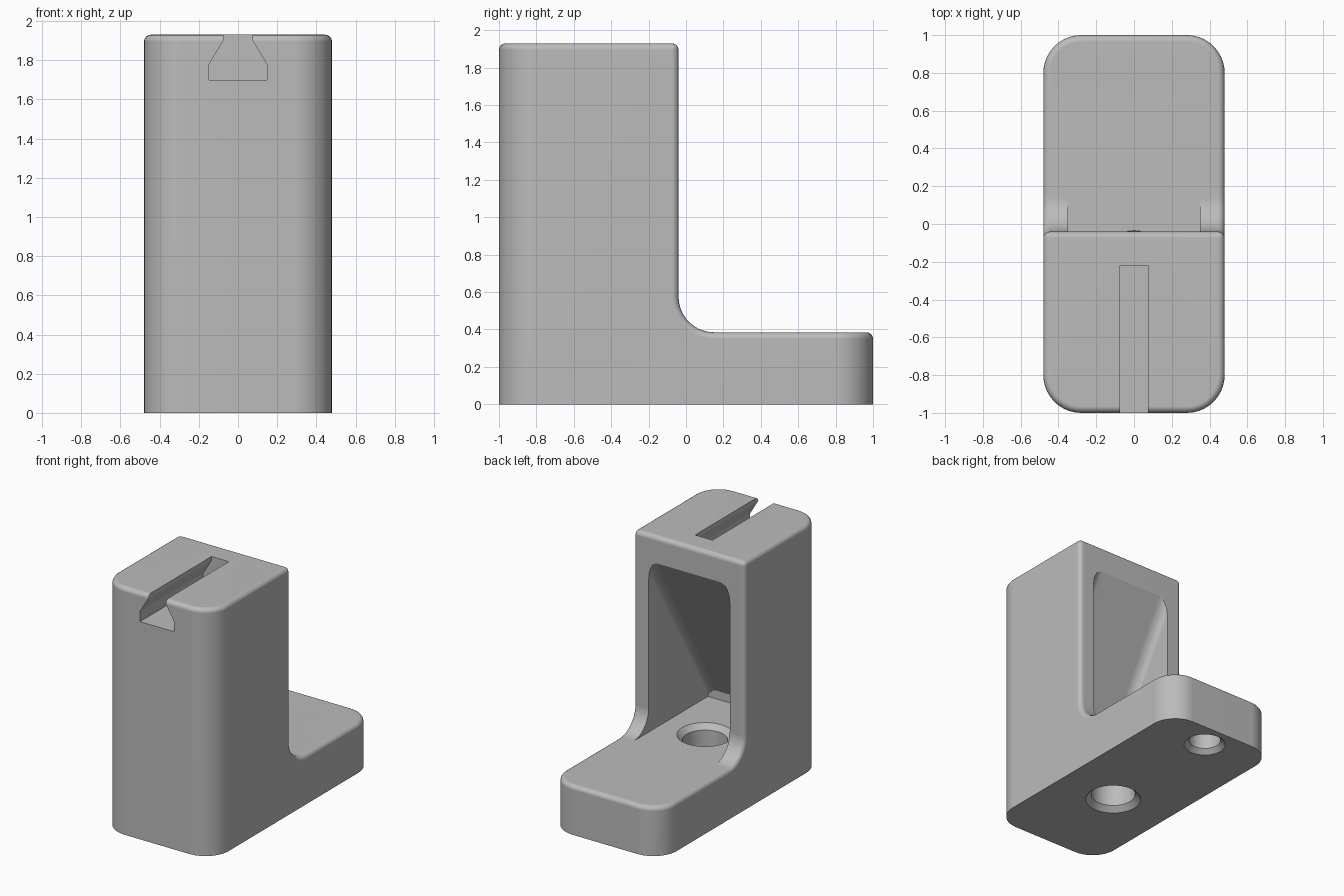
import bpy, bmesh
from math import sin, cos, pi, radians
from mathutils import Vector

if "Cube" in bpy.data.objects:
    bpy.data.objects.remove(bpy.data.objects["Cube"])

HALF_W, TOP, FOOT, BACK = 0.48, 1.93, 0.385, -0.04

grey = bpy.data.materials.new("plain grey")
grey.use_nodes = True
grey.diffuse_color = (0.5, 0.5, 0.5, 1)
grey.node_tree.nodes["Principled BSDF"].inputs["Base Color"].default_value = (0.5, 0.5, 0.5, 1)


def prism(points, place, start, end):
    """Extrude a 2D outline; place(u, v, w) maps it into space."""
    bm = bmesh.new()
    rings = [[bm.verts.new(place(u, v, w)) for u, v in points] for w in (start, end)]
    for ring in rings:
        bm.faces.new(ring)
    n = len(points)
    for i in range(n):
        j = (i + 1) % n
        bm.faces.new((rings[0][i], rings[0][j], rings[1][j], rings[1][i]))
    bmesh.ops.recalc_face_normals(bm, faces=bm.faces)
    return bm


def lathe(profile, y, sides=48):
    """Closed round solid about a vertical axis from (radius, z) pairs."""
    bm = bmesh.new()
    rings = [[bm.verts.new((r * cos(2 * pi * k / sides), y + r * sin(2 * pi * k / sides), z))
              for k in range(sides)] for r, z in profile]
    for a, b in zip(rings, rings[1:]):
        for k in range(sides):
            m = (k + 1) % sides
            bm.faces.new((a[k], a[m], b[m], b[k]))
    bm.faces.new(rings[0])
    bm.faces.new(rings[-1])
    bmesh.ops.recalc_face_normals(bm, faces=bm.faces)
    return bm


def round_edges(bm, edges, radius, segments):
    bmesh.ops.bevel(bm, geom=edges, offset=radius, offset_type='OFFSET', segments=segments,
                    profile=0.5, affect='EDGES', clamp_overlap=False)
    bm.normal_update()


def to_object(bm, name):
    mesh = bpy.data.meshes.new(name)
    bm.to_mesh(mesh)
    bm.free()
    mesh.materials.append(grey)
    obj = bpy.data.objects.new(name, mesh)
    bpy.context.collection.objects.link(obj)
    return obj


def along_x(u, v, w):
    return Vector((w, u, v))


def along_y(u, v, w):
    return Vector((u, w, v))


# L-shaped body with a concave fillet between tower and foot
R = 0.19
fillet = [(BACK + R - R * cos(a), FOOT + R - R * sin(a))
          for a in (pi / 2 * (1 - i / 10) for i in range(11))]
outline = [(-1, 0), (1, 0), (1, FOOT)] + fillet + [(BACK, TOP), (-1, TOP)]
bm = prism(outline, along_x, -HALF_W, HALF_W)

# large upright corners, then the small rounding around the upper outline
uprights = [e for e in bm.edges
            if all(abs(v.co.y) > 0.99 for v in e.verts)
            and abs(e.verts[0].co.z - e.verts[1].co.z) > 0.1]
round_edges(bm, uprights, 0.2, 10)
rim = [e for e in bm.edges
       if max(v.co.z for v in e.verts) > 0.01 and e.calc_face_angle(0) > radians(40)]
round_edges(bm, rim, 0.035, 4)
body = to_object(bm, "bracket_body")

# wedge-shaped recess in the back of the tower
floor = FOOT + 0.001
recess = prism([(-0.77, floor), (0.2, floor), (0.2, 2.14), (-0.77, 0.45)], along_x, -0.35, 0.35)
slope = [e for e in recess.edges
         if abs(e.verts[0].co.y - e.verts[1].co.y) > 0.5
         and abs(e.verts[0].co.z - e.verts[1].co.z) > 0.5]
round_edges(recess, slope, 0.08, 6)

# dovetail slot in the top, open to the front
half = [(0.147, 1.70), (0.147, 1.78), (0.075, 1.90), (0.075, 2.1)]
slot = prism(half + [(-x, z) for x, z in reversed(half)], along_y, -1.1, -0.22)

# chamfered through hole under the recess and blind hole under the foot
through_hole = lathe([(0.22, -0.02), (0.16, 0.04), (0.16, floor - 0.04), (0.22, floor + 0.02)], -0.235)
blind_hole = lathe([(0.17, -0.02), (0.115, 0.035), (0.115, 0.25)], 0.8)

bpy.ops.object.select_all(action='DESELECT')
body.select_set(True)
bpy.context.view_layer.objects.active = body
cutters = {"recess": recess, "slot": slot, "through_hole": through_hole, "blind_hole": blind_hole}
for name, shape in cutters.items():
    cutter = to_object(shape, name + "_cutter")
    cutter.hide_render = True
    cut = body.modifiers.new(name, 'BOOLEAN')
    cut.operation = 'DIFFERENCE'
    cut.solver = 'EXACT'
    cut.object = cutter
    bpy.ops.object.modifier_apply(modifier=name)
    bpy.data.objects.remove(cutter)

# smooth rounded surfaces, crisp cut edges
bpy.ops.object.shade_smooth_by_angle(angle=radians(28))
weighted = body.modifiers.new("even shading", 'WEIGHTED_NORMAL')
weighted.keep_sharp = True
